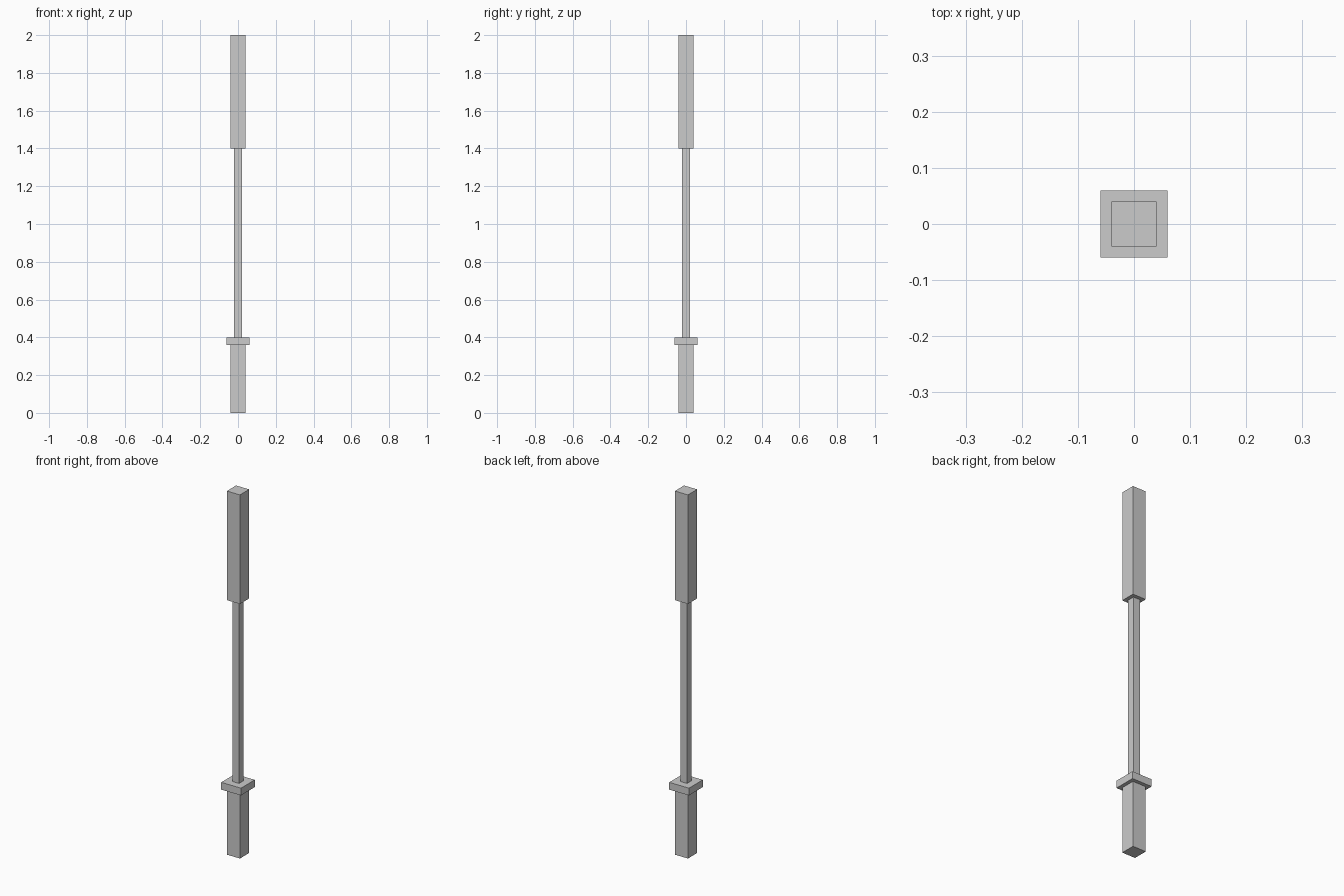
import bpy

if "Cube" in bpy.data.objects:
    bpy.data.objects.remove(bpy.data.objects["Cube"])


def block(name, width, z0, z1):
    """Square block centred on the z axis, between two heights."""
    bpy.ops.mesh.primitive_cube_add(size=1, location=(0, 0, (z0 + z1) / 2))
    ob = bpy.context.object
    ob.name = name
    ob.scale = (width, width, z1 - z0)
    bpy.ops.object.transform_apply(location=False, rotation=False, scale=True)
    return ob


# Stacked square parts, bottom to top
block("lower_grip", 0.08, 0.00, 0.36)
block("collar", 0.12, 0.36, 0.40)
block("shaft", 0.04, 0.40, 1.40)
block("upper_block", 0.08, 1.40, 2.00)
